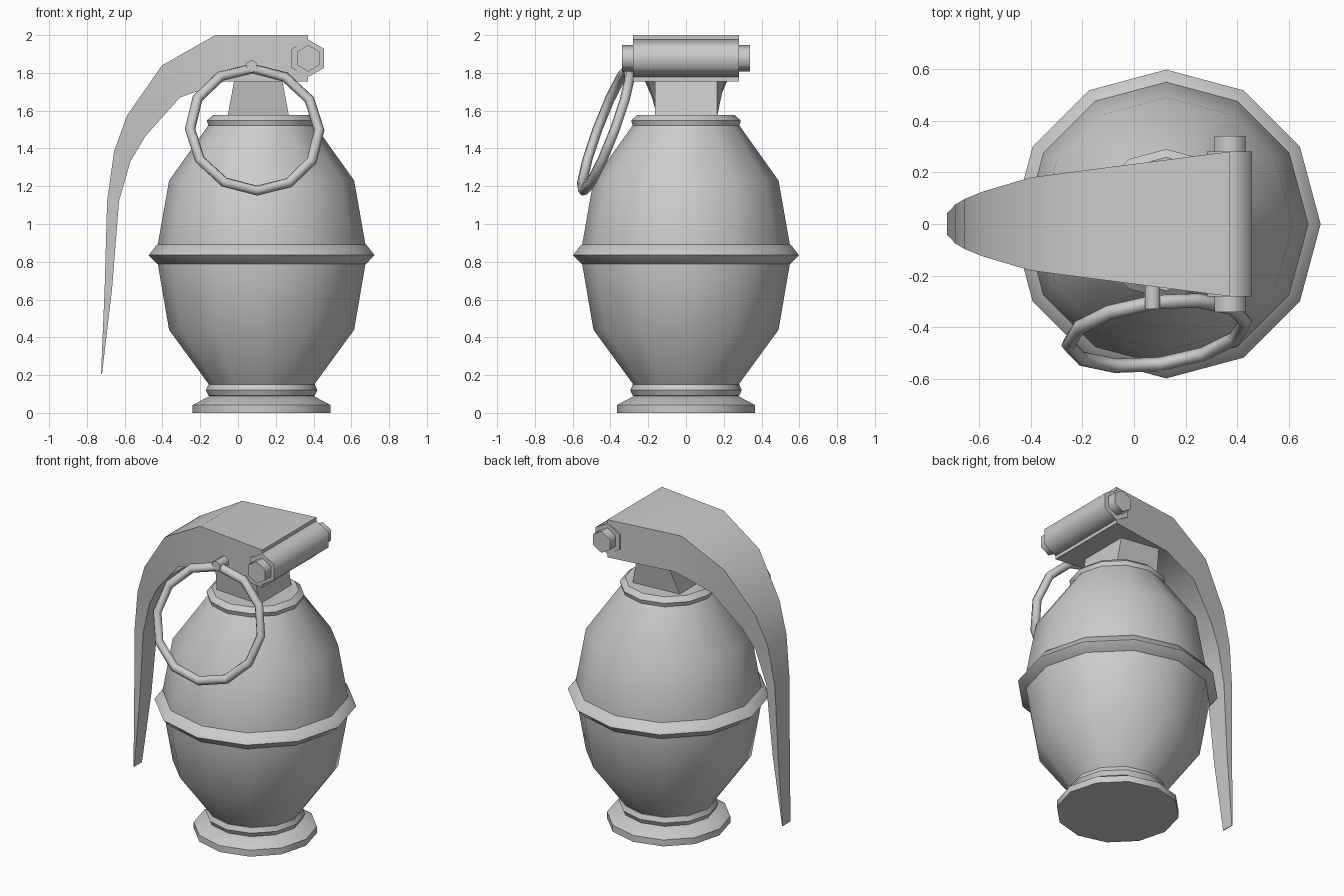
import bpy, math
from mathutils import Vector, Matrix

if "Cube" in bpy.data.objects:
    bpy.data.objects.remove(bpy.data.objects["Cube"])


def make(name, verts, faces, angle=35):
    me = bpy.data.meshes.new(name)
    me.from_pydata([tuple(v) for v in verts], [], faces)
    ob = bpy.data.objects.new(name, me)
    bpy.context.collection.objects.link(ob)
    bpy.ops.object.select_all(action='DESELECT')
    ob.select_set(True)
    bpy.context.view_layer.objects.active = ob
    bpy.ops.object.mode_set(mode='EDIT')
    bpy.ops.mesh.select_all(action='SELECT')
    bpy.ops.mesh.normals_make_consistent(inside=False)
    bpy.ops.object.mode_set(mode='OBJECT')
    bpy.ops.object.shade_smooth_by_angle(angle=math.radians(angle))
    return ob


def skin(name, sections, caps=True, loop=False, angle=35):
    """Bridge equal-sized vertex rings into one surface."""
    n, m = len(sections[0]), len(sections)
    verts = [v for s in sections for v in s]
    faces = []
    for i in range(m if loop else m - 1):
        for j in range(n):
            k, i2 = (j + 1) % n, (i + 1) % m
            faces.append((i * n + j, i * n + k, i2 * n + k, i2 * n + j))
    if caps:
        faces += [tuple(range(n)), tuple((m - 1) * n + j for j in range(n))]
    return make(name, verts, faces, angle)


def lathe(name, profile, sides=12, cx=0.125):
    turn = [2 * math.pi * j / sides for j in range(sides)]
    return skin(name, [[(cx + r * math.cos(a), r * math.sin(a), z) for a in turn]
                       for r, z in profile])


def hex_pin(name, x, z, r, y0, y1):
    turn = [math.pi / 2 + j * math.pi / 3 for j in range(6)]
    return skin(name, [[(x + r * math.cos(a), y, z + r * math.sin(a)) for a in turn]
                       for y in (y0, y1)], angle=65)


# Body, base and collars
lathe("base", [(0.365, 0), (0.365, 0.042), (0.27, 0.092)])
lathe("lower_collar", [(0.26, 0.085), (0.282, 0.092), (0.295, 0.12), (0.282, 0.15), (0.26, 0.155)])
lathe("body", [(0.275, 0.145), (0.49, 0.44), (0.55, 0.79), (0.55, 0.89),
               (0.49, 1.23), (0.28, 1.525)])
lathe("waist_band", [(0.54, 0.785), (0.555, 0.79), (0.598, 0.835), (0.555, 0.89), (0.54, 0.895)])
lathe("upper_collar", [(0.265, 1.515), (0.282, 1.52), (0.29, 1.548), (0.258, 1.576)])

# Neck, tapered towards the lever
skin("neck", [
    [(-0.055, -0.14, 1.57), (0.27, -0.165, 1.57), (0.27, 0.165, 1.57), (-0.055, 0.14, 1.57)],
    [(-0.02, -0.205, 1.76), (0.235, -0.165, 1.76), (0.235, 0.165, 1.76), (-0.02, 0.205, 1.76)]],
    angle=20)

# Lever: outer x, z, inner x, z, half width
lever = [(0.37, 2.0, 0.37, 1.755, 0.28), (-0.12, 2.0, -0.07, 1.755, 0.217),
         (-0.402, 1.84, -0.307, 1.67, 0.18), (-0.587, 1.575, -0.49, 1.465, 0.125),
         (-0.656, 1.385, -0.57, 1.33, 0.097), (-0.693, 1.12, -0.63, 1.12, 0.075),
         (-0.706, 0.66, -0.667, 0.655, 0.06), (-0.725, 0.205, -0.72, 0.205, 0.04)]
skin("lever", [[(ox, -w, oz), (ox, w, oz), (ix, w, iz), (ix, -w, iz)]
               for ox, oz, ix, iz, w in lever], angle=30)

# Hinge barrel and its through pin
hex_pin("hinge_barrel", 0.37, 1.877, 0.1, -0.28, 0.28)
hex_pin("hinge_pin", 0.372, 1.877, 0.07, -0.34, 0.34)

# Safety pin and tilted pull ring
hex_pin("safety_pin", 0.072, 1.835, 0.034, -0.33, -0.2)
c = Vector((0.088, -0.423, 1.5))
u = Vector((0.99, 0.13, -0.01)).normalized()
v = Vector((-0.035, 0.348, 0.937)).normalized()
n = u.cross(v).normalized()
ring = []
for i in range(12):
    a = i * math.pi / 6
    d = u * math.cos(a) + v * math.sin(a)
    ring.append([c + d * 0.345 + (d * math.cos(b) + n * math.sin(b)) * 0.028
                 for b in (j * math.pi / 3 for j in range(6))])
skin("pull_ring", ring, caps=False, loop=True, angle=65)
